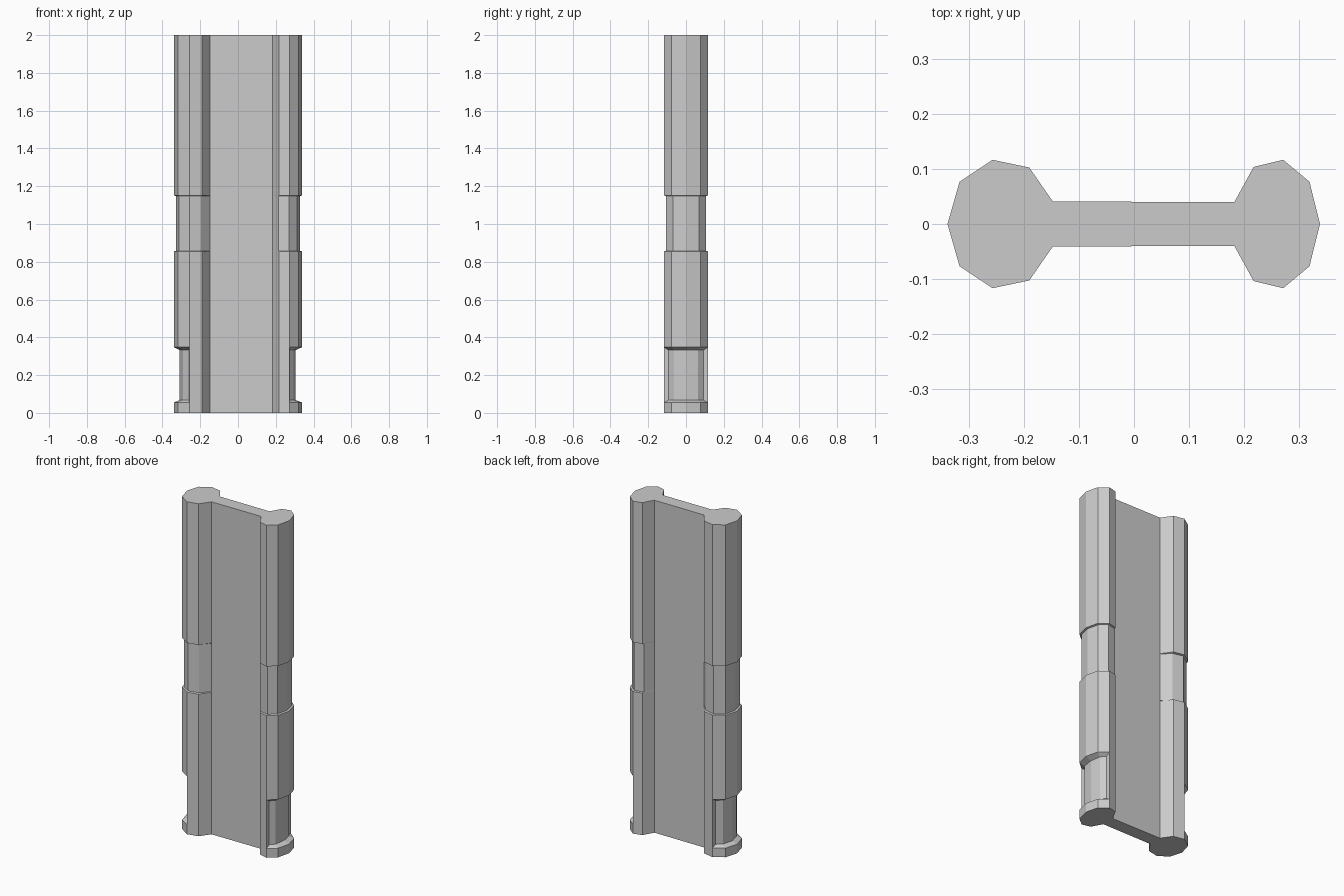
import bpy, bmesh

if "Cube" in bpy.data.objects:
    bpy.data.objects.remove(bpy.data.objects["Cube"])

# Cross-section chains, each running from the web out to the tip (x, |y|).
# The outer rim point is doubled so the necked section can step inwards there.
FULL_R = [(.183, .040), (.218, .104), (.272, .117), (.272, .117), (.320, .077), (.339, 0)]
FULL_L = [(-.148, .041), (-.191, .103), (-.258, .117), (-.258, .117), (-.318, .077), (-.340, 0)]
NECK_R = FULL_R[:3] + [(.272, .092), (.295, .064), (.305, 0)]
NECK_L = FULL_L[:3] + [(-.260, .092), (-.292, .064), (-.309, 0)]
BAND_R = [(.183, .040), (.214, .095), (.270, .107), (.270, .107), (.312, .070), (.327, 0)]
BAND_L = [(-.148, .041), (-.196, .092), (-.258, .107), (-.258, .107), (-.312, .070), (-.328, 0)]


def ring(right, left):
    """Mirror the two lobe chains front to back into one closed outline."""
    front = lambda chain: [(x, -y) for x, y in chain]
    return (front(right) + right[-2::-1]
            + left + front(left)[-2::-1])


full, neck, band = ring(FULL_R, FULL_L), ring(NECK_R, NECK_L), ring(BAND_R, BAND_L)

# Heights where each outline applies
levels = [
    (0, full), (.055, full),          # foot
    (.068, neck), (.332, neck),       # lower neck
    (.348, full), (.855, full),       # lower shaft
    (.858, band), (1.148, band),      # waist band
    (1.151, full), (2, full),         # upper shaft
]

bm = bmesh.new()
rings = [[bm.verts.new((x, y, z)) for x, y in outline] for z, outline in levels]
n = len(full)
for lower, upper in zip(rings, rings[1:]):
    for i in range(n):
        j = (i + 1) % n
        bm.faces.new((lower[i], lower[j], upper[j], upper[i]))
bm.faces.new(rings[0][::-1])
bm.faces.new(rings[-1])
bmesh.ops.remove_doubles(bm, verts=bm.verts[:], dist=.0005)
bmesh.ops.recalc_face_normals(bm, faces=bm.faces[:])

mesh = bpy.data.meshes.new("double_column_panel")
bm.to_mesh(mesh)
bm.free()
panel = bpy.data.objects.new("double_column_panel", mesh)
bpy.context.collection.objects.link(panel)
